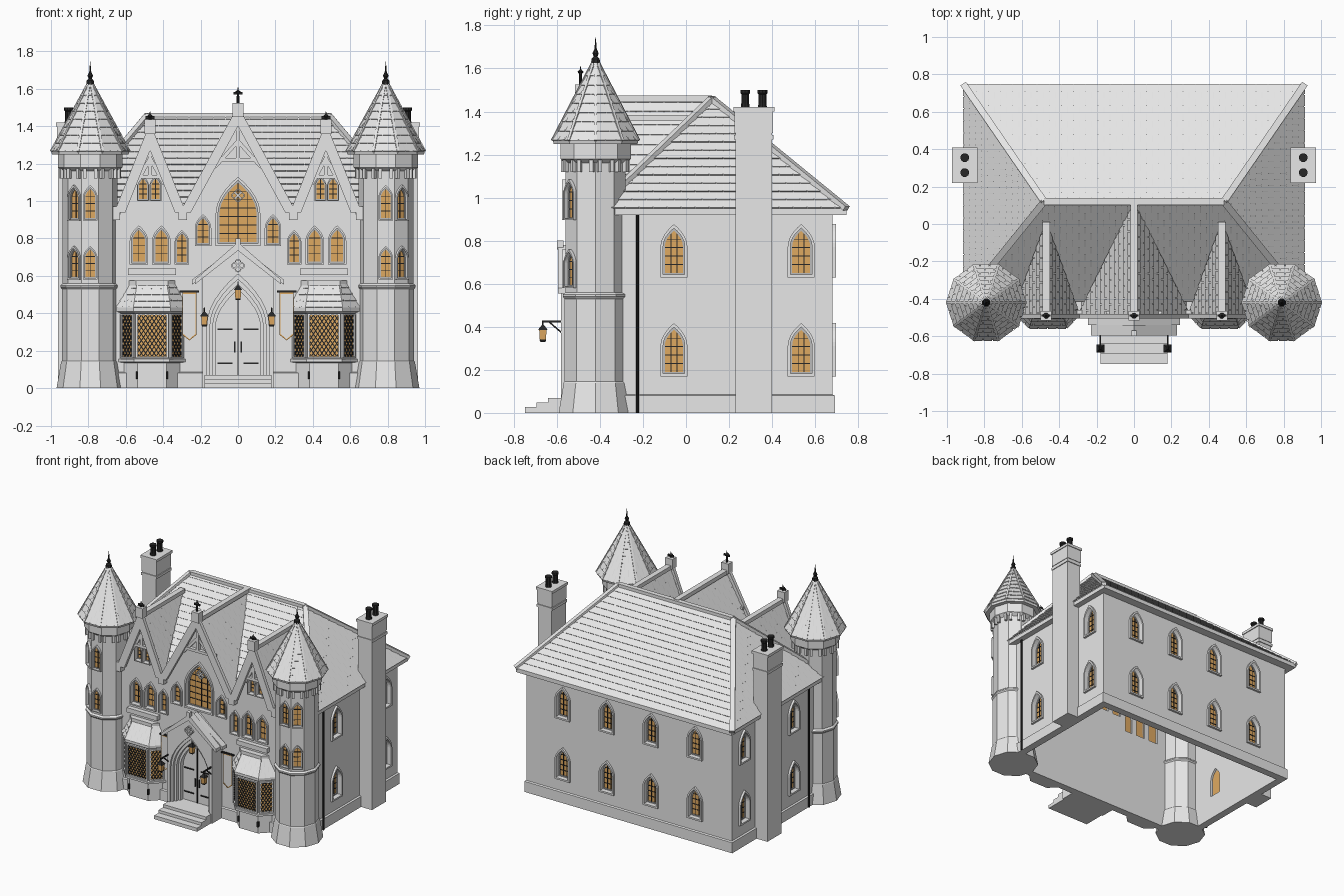
import bpy, bmesh
from math import sin, cos, pi, radians
from mathutils import Vector, Matrix

if "Cube" in bpy.data.objects:
    bpy.data.objects.remove(bpy.data.objects["Cube"])

def material(name, *rgb):
    m = bpy.data.materials.new(name)
    m.use_nodes = True
    m.diffuse_color = m.node_tree.nodes["Principled BSDF"].inputs["Base Color"].default_value = (*rgb, 1)
    return m

STONE = material("stone", .8, .8, .8)
FRAME = material("window frame", .5, .5, .5)
IRON = material("black iron", .02, .02, .02)
AMBER = material("amber glass", .74, .4, .12)

def finish(name, bm, mat):
    me = bpy.data.meshes.new(name)
    bm.to_mesh(me)
    bm.free()
    me.materials.append(mat)
    ob = bpy.data.objects.new(name, me)
    bpy.context.scene.collection.objects.link(ob)
    return ob

def loft(name, mat, *solids, loop=False):
    """Skin each list of rings; cap the ends, or join last ring to first."""
    bm = bmesh.new()
    for rings in solids:
        vs = [[bm.verts.new(p) for p in r] for r in rings]
        for a, b in zip(vs, vs[1:] + vs[:1] if loop else vs[1:]):
            for i in range(len(a)):
                bm.faces.new((a[i - 1], a[i], b[i], b[i - 1]))
        if not loop:
            bm.faces.new(vs[0][::-1])
            bm.faces.new(vs[-1])
    bmesh.ops.recalc_face_normals(bm, faces=bm.faces[:])
    return finish(name, bm, mat)

def lathe(name, mat, profile, n, x, y):
    angles = [(i + .5) * 2 * pi / n for i in range(n)]
    return loft(name, mat, [[(x + r * sin(a), y - r * cos(a), z) for a in angles] for r, z in profile])

def rect(u0, u1, v0, v1):
    return [(u0, v0), (u1, v0), (u1, v1), (u0, v1)]

def box(name, mat, x0, x1, y0, y1, z0, z1):
    return loft(name, mat, [[(x, y, z) for x, y in rect(x0, x1, y0, y1)] for z in (z0, z1)])

def facing(x, y, deg):
    """Wall frame: u along the wall, v up, w outward; 0 degrees is the front."""
    return Matrix.Translation((x, y, 0)) @ Matrix.Rotation(radians(deg), 4, 'Z') @ Matrix.Rotation(pi / 2, 4, 'X')

def at(M, poly, w):
    return [M @ Vector((u, v, w)) for u, v in poly]

def prism(name, mat, polys, w0, w1, M):
    return loft(name, mat, *[[at(M, p, w0), at(M, p, w1)] for p in polys])

def ring(name, mat, outer, inner, w0, w1, M):
    return loft(name, mat, [at(M, outer, w0), at(M, outer, w1), at(M, inner, w1), at(M, inner, w0)], loop=True)

def arch(hw, z0, zt, n=6):
    left = [(-hw, z0)] + [(-hw * (1 - (i / n) ** 2), zt - 1.7 * hw * (1 - i / n)) for i in range(n + 1)]
    return left + [(-u, v) for u, v in left[-2::-1]]

def beam(name, p, q, w, h, mat=STONE):
    p, q = Vector(p), Vector(q)
    R = (q - p).to_track_quat('Z', 'Y')
    return loft(name, mat, [[e + R @ Vector((u, v, 0)) for u, v in rect(-w / 2, w / 2, -h / 2, h / 2)] for e in (p, q)])

holes = []

def window(name, M, w, z0, z1, nv=1, nh=3, depth=.03):
    """Pointed window set back in its opening: surround, frame, glass and bars."""
    h = w / 2
    d, e = min(.2 * h, .013), min(.34 * h, .021)
    b, c, top, rise = h - e, z0 + e, z1 - 1.5 * e, 1.7 * (h - e)
    middle = arch(h - d, z0 + d, z1 - 1.5 * d)
    holes.append([at(M, middle, -2 * depth), at(M, middle, .03)])
    ring(name + "_surround", STONE, arch(h, z0, z1), middle, -.005, .016, M)
    ring(name + "_frame", FRAME, middle, arch(b, c, top), -depth, .01 - depth, M)
    prism(name + "_glass", AMBER, [middle], -depth, .004 - depth, M)
    bars = []
    for i in range(nv):
        u = b * (2 * (i + 1) / (nv + 1) - 1)
        bars.append(rect(u - .002, u + .002, c, top - rise + rise * (1 - abs(u) / b) ** .5))
    for i in range(nh):
        v = c + (top - c) * (i + 1) / (nh + 1)
        s = b * (1 - max(0, (v - top + rise) / rise) ** 2)
        bars.append(rect(-s, s, v - .002, v + .002))
    prism(name + "_bars", IRON, bars, .004 - depth, .008 - depth, M)

def carve(targets):
    """Cut the collected window openings out of the walls."""
    cutter = loft("window_cutter", STONE, *holes)
    cutter.hide_render = True
    for ob in targets:
        mod = ob.modifiers.new("openings", 'BOOLEAN')
        mod.object, mod.solver = cutter, 'EXACT'
        ob.data = bpy.data.meshes.new_from_object(ob.evaluated_get(bpy.context.evaluated_depsgraph_get()))
        ob.modifiers.clear()
    bpy.data.objects.remove(cutter)
    holes.clear()

def lattice(name, M, hw, z0, z1):
    """Square-headed window with diamond leading."""
    prism(name + "_glass", AMBER, [rect(-hw, hw, z0, z1)], 0, .004, M)
    ring(name + "_frame", STONE, rect(-hw - .01, hw + .01, z0 - .01, z1 + .01), rect(-hw, hw, z0, z1), 0, .016, M)
    bars = []
    for m in (1.5, -1.5):
        for i in range(-5, 13):
            c = z0 + i * .034
            lo, hi = sorted(((z0 - c) / m, (z1 - c) / m))
            lo, hi = max(lo, -hw), min(hi, hw)
            if hi - lo > .004:
                bars.append([(u, m * u + c + k) for u, k in ((lo, -.005), (hi, -.005), (hi, .005), (lo, .005))])
    prism(name + "_leading", IRON, bars, .004, .008, M)

def slates(name, pts, course=.05, width=.065):
    """Overlapping slates in courses, trimmed to the outline of a roof slope."""
    pts = [Vector(p) for p in pts]
    n = (pts[1] - pts[0]).cross(pts[2] - pts[0]).normalized()
    if n.z < 0:
        n, pts = -n, pts[::-1]
    u = Vector((0, 0, 1)).cross(n).normalized()
    v = n.cross(u)
    us, vs = [(p - pts[0]).dot(u) for p in pts], [(p - pts[0]).dot(v) for p in pts]
    bm = bmesh.new()
    for row in range(int((max(vs) - min(vs)) / course) + 1):
        for col in range(int((max(us) - min(us)) / width) + 2):
            x, y = min(us) + (col - .5 * (row % 2)) * width, min(vs) + row * course
            r = x + width - .004
            a, b, c, d, e, f = [bm.verts.new(pts[0] + u * i + v * j + n * k) for i, j, k in (
                (x, y, 0), (r, y, 0), (r, y, .006), (x, y, .006), (r, y + course, .001), (x, y + course, .001))]
            bm.faces.new((a, b, c, d))
            bm.faces.new((d, c, e, f))
    for p, q in zip(pts, pts[1:] + pts[:1]):
        bmesh.ops.bisect_plane(bm, geom=bm.verts[:] + bm.edges[:] + bm.faces[:], plane_co=p, plane_no=(q - p).cross(n), clear_outer=True)
    bm.faces.new([bm.verts.new(p) for p in pts])
    return finish(name, bm, STONE)

# Thick main walls with plinth, open underneath
FRONT = facing(0, -.46, 0)
walls = [loft("main_walls", STONE, [[(x, y, z) for x, y in rect(-.86 - k, .86 + k, -.46 - k, .68 + k)]
         for k, z in ((-.045, 0), (.012, 0), (.012, .08), (0, .085), (0, .93), (-.045, .93))], loop=True)]
# Hipped main roof
box("roof_soffit", STONE, -.905, .905, -.41, .745, .92, .95)
FL, FR, BL, BR = (-.91, -.41, .95), (.91, -.41, .95), (-.91, .745, .95), (.91, .745, .95)
RL, RR = (-.48, .12, 1.46), (.48, .12, 1.46)
for name, pts in (("front", (FL, FR, RR, RL)), ("back", (BR, BL, RL, RR)), ("left", (FR, BR, RR)), ("right", (BL, FL, RL))):
    slates(name + "_roof_slope", pts)
for p, q in ((RL, RR), (FL, RL), (BL, RL), (FR, RR), (BR, RR)):
    beam("roof_ridge_cap", p, q, .036, .024)
# Front gables with bargeboards, struts and finials
for cx, hw, zr, yb, top in ((0, .3, 1.45, .12, 1.61), (-.47, .18, 1.36, .01, 1.48), (.47, .18, 1.36, .01, 1.48)):
    M = facing(cx, -.46, 0)
    walls.append(prism("gable_wall", STONE, [[(.02 - hw, .93), (hw - .02, .93), (0, zr - .02)]], -.045, 0, M))
    for s in (-1, 1):
        slates("gable_roof", ((cx + s * hw, -.49, .92), (cx, -.49, zr), (cx, yb, zr)))
        prism("bargeboard_pendant", STONE, [rect(s * hw - .018, s * hw + .018, .9, .97)], 0, .045, M)
        beam("gable_brace", (cx + s * hw * .42, -.475, zr - .27), (cx, -.475, zr - .13), .018, .02)
    beam("gable_ridge_cap", (cx, -.49, zr + .01), (cx, yb, zr + .01), .04, .03)
    za, o = zr + .06, hw + .012
    inner = za - .06 * (za - .94) / o
    prism("bargeboard", STONE, [[(-o, .94), (0, za), (o, .94), (o - .06, .94), (0, inner), (.06 - o, .94)]], .02, .045, M)
    prism("gable_post_and_collar", STONE, [rect(-.011, .011, zr - .22, zr), rect(-hw / 2, hw / 2, zr - .24, zr - .22)], .005, .03, M)
    box("gable_finial_block", STONE, cx - .03, cx + .03, -.515, -.465, zr, zr + .075)
    lathe("gable_finial", IRON, [(.008, zr + .07), (.007, top - .035), (.016, top - .025), (.004, top - .015), (.001, top)], 8, cx, -.49)
    box("gable_finial_arm", IRON, cx - .024, cx + .024, -.495, -.485, top - .04, top - .026)
# Windows of the front, sides and back
window("great_window", FRONT, .24, .76, 1.13, 3, 6)
for s in (-1, 1):
    for x, w, z0, z1 in ((.53, .098, .66, .87), (.41, .098, .66, .87), (.3, .078, .66, .845), (.187, .088, .76, .93),
                         (.508, .066, 1.0, 1.135), (.441, .066, 1.0, 1.135)):
        window("front_window", facing(s * x, -.46, 0), w, z0, z1)
    for z in (.17, .63):
        for y in (-.056, .535):
            window("side_window", facing(s * .86, y, s * 90), .125, z, z + .247, 2, 4)
        for x in (.185, .555):
            window("back_window", facing(s * x, .68, 180), .125, z, z + .247, 2, 4)
carve(walls)

def bay_ring(cx, hf, hb, yf, z):
    return [(cx - hb, -.459, z), (cx - hf, yf, z), (cx + hf, yf, z), (cx + hb, -.459, z)]

for s in (-1, 1):
    # Corner turret
    tx, ty = s * .79, -.42
    turret = lathe("turret_wall", STONE, [(.18, 0), (.156, .14), (.152, .145), (.152, .53), (.16, .54), (.16, .55), (.147, .56),
                   (.147, 1.16), (.172, 1.18), (.172, 1.25), (.205, 1.25), (.21, 1.27)], 10, tx, ty)
    corners = [(tx + .21 * sin((i + .5) * pi / 5), ty - .21 * cos((i + .5) * pi / 5), 1.265) for i in range(10)]
    for i, p in enumerate(corners):
        slates("turret_roof", (p, corners[i - 1], (tx, ty, 1.655)), .048, .05)
        beam("turret_roof_rib", p, (tx, ty, 1.65), .014, .014)
        M = facing(tx + .14 * sin(i * pi / 5), ty - .14 * cos(i * pi / 5), 36 * i)
        prism("turret_corbels", STONE, [rect(u - .009, u + .009, 1.12, 1.175) for u in (-.03, .03)], 0, .02, M)
        if i in (0, 5 - 4 * s):
            window("turret_lower_window", M, .078, .58, .76, depth=.015)
            window("turret_upper_window", M, .078, .895, 1.085, depth=.015)
    carve([turret])
    lathe("turret_finial", IRON, [(.024, 1.62), (.02, 1.645), (.009, 1.655), (.016, 1.67), (.006, 1.69), (.001, 1.745)], 8, tx, ty)
    # Bay window
    bx = s * .46
    loft("bay_wall", STONE, [bay_ring(bx, *k) for k in ((.078, .15, -.53, 0), (.078, .15, -.53, .135), (.095, .18, -.555, .14),
         (.095, .18, -.555, .155), (.085, .165, -.54, .16), (.085, .165, -.54, .4), (.1, .19, -.555, .41), (.1, .19, -.555, .43))])
    low, high = bay_ring(bx, .1, .19, -.555, .43), bay_ring(bx, .08, .12, -.49, .555)
    for i in range(3):
        slates("bay_roof", (low[i], low[i + 1], high[i + 1], high[i]), .038, .05)
    loft("bay_roof_cap", STONE, [bay_ring(bx, .085, .125, -.5, z) for z in (.55, .575)])
    lattice("bay_front_window", facing(bx, -.54, 0), .078, .17, .39)
    for t in (-1, 1):
        lattice("bay_side_window", facing(bx + t * .125, -.499, t * 46), .04, .17, .39)
        box("bay_bracket", IRON, bx + t * .08 - .005, bx + t * .08 + .005, -.54, -.5, .05, .09)
    prism("bay_hood", STONE, [rect(-.128, .128, .605, .64)], 0, .035, facing(bx, -.46, 0))
    # Chimney, pots and drainpipe
    cx = s * .905
    for name, k, z0, z1 in (("shaft", 0, 0, 1.3), ("band", .006, 1.27, 1.29), ("head", .004, 1.3, 1.4), ("cap", .01, 1.4, 1.42)):
        box("chimney_" + name, STONE, cx - .058 - k, cx + .058 + k, .23 - k, .4 + k, z0, z1)
    for y in (.275, .355):
        lathe("chimney_pot", IRON, [(.022, 1.42), (.019, 1.44), (.019, 1.48), (.024, 1.485), (.024, 1.5)], 10, cx, y)
    lathe("drainpipe", IRON, [(.0075, 0), (.0075, .92)], 8, s * .874, -.225)
    # Banner on a pole, and a lantern on a wall bracket
    M = facing(s * .26, -.49, 0)
    outline = [(-.038, .51), (-.038, .285), (0, .255), (.038, .285), (.038, .51)]
    prism("banner_cloth", STONE, [outline], 0, .005, M)
    ring("banner_border", AMBER, outline, [(u * .88, .4 + (v - .4) * .95) for u, v in outline], -.001, .007, M)
    prism("banner_pole", IRON, [rect(-.052, .052, .51, .521)], -.003, .008, M)
    beam("lantern_arm", (s * .18, -.67, .425), (s * .18, -.57, .425), .009, .009, IRON)
    beam("lantern_brace", (s * .18, -.635, .422), (s * .18, -.575, .37), .007, .007, IRON)
for x, y, z in ((-.18, -.665, .33), (.18, -.665, .33), (0, -.55, .47)):
    lathe("lantern_glass", AMBER, [(.02, z + .008), (.024, z + .055)], 4, x, y)
    lathe("lantern_base", IRON, [(.016, z), (.022, z + .01)], 4, x, y)
    lathe("lantern_cap", IRON, [(.03, z + .054), (.026, z + .062), (.004, z + .08), (.004, z + .1)], 4, x, y)
# Entrance porch with nested arches and steps
gable = [(-.19, 0), (-.19, .59), (0, .75), (.19, .59), (.19, 0)]
prism("porch_wall", STONE, [gable + arch(.165, 0, .61)[::-1]], .001, .12, FRONT)
for i, depth in enumerate((.105, .085, .06)):
    h, t = .165 - i * .015, .61 - i * .028
    prism("porch_arch", STONE, [arch(h, 0, t) + arch(h - .015, 0, t - .028)[::-1]], .001, depth, FRONT)
for h, t, w0, w1 in ((.245, .765, .03, .08), (.23, .78, .08, .135)):
    prism("porch_coping", STONE, [[(-h, .58), (0, t), (h, .58), (h, .555), (0, t - .045), (-h, .555)]], w0, w1, FRONT)
box("porch_finial", STONE, -.014, .014, -.6, -.57, .76, .8)
for y, z in ((-.64, .07), (-.695, .048), (-.748, .027)):
    box("entrance_step", STONE, -.18, .18, y, -.461, 0, z)
# Double door with ironwork
prism("door", STONE, [arch(.122, .06, .53)], .001, .025, FRONT)
ironwork = [rect(s * .07 - .04, s * .07 + .04, z, z + .008) for s in (-1, 1) for z in (.13, .31)]
ironwork += [rect(u - .004, u + .004, .19, .25) for u in (-.018, .018)] + [rect(-.002, .002, .07, .51)]
prism("door_ironwork", IRON, ironwork, .025, .032, FRONT)
# Carved rosettes above the door and in the great window
for z, w in ((.655, .12), (1.03, -.022)):
    for du, dv in ((.018, 0), (-.018, 0), (0, .018), (0, -.018)):
        outer, inner = [[(du + r * cos(k * pi / 6), z + dv + r * sin(k * pi / 6)) for k in range(12)] for r in (.018, .011)]
        ring("rosette", STONE, outer, inner, w, w + .012, FRONT)
